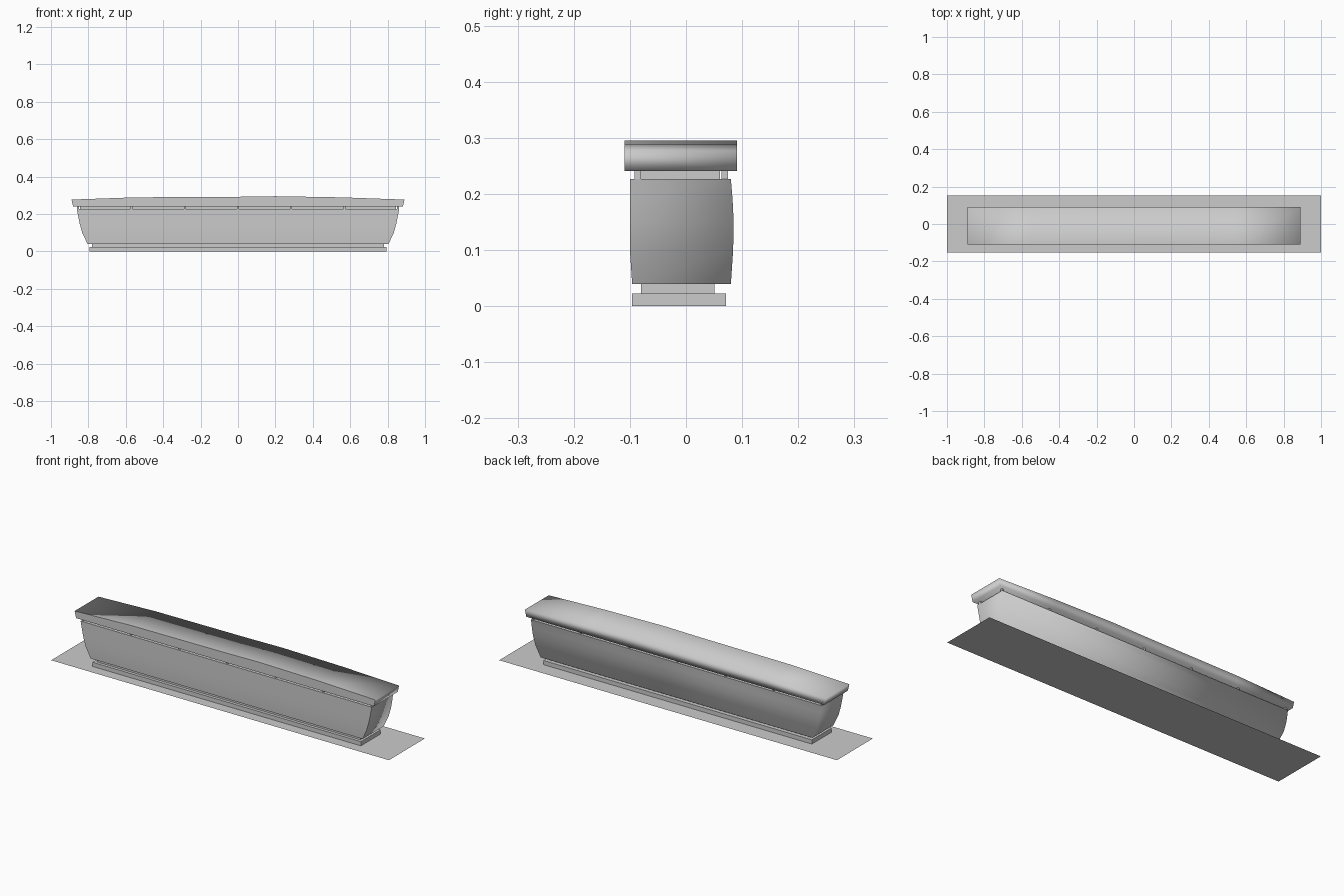
import bpy
import bmesh

cube = bpy.data.objects.get("Cube")
if cube:
    bpy.data.objects.remove(cube, do_unlink=True)

grey = bpy.data.materials.new("light grey")
grey.use_nodes = True
grey.diffuse_color = (0.6, 0.6, 0.6, 1)
for node in grey.node_tree.nodes:
    if node.type == "BSDF_PRINCIPLED":
        node.inputs["Base Color"].default_value = grey.diffuse_color


def finish(bm, name):
    bmesh.ops.recalc_face_normals(bm, faces=bm.faces)
    mesh = bpy.data.meshes.new(name)
    bm.to_mesh(mesh)
    bm.free()
    mesh.materials.append(grey)
    obj = bpy.data.objects.new(name, mesh)
    bpy.context.collection.objects.link(obj)
    return obj


def box(name, x0, x1, y0, y1, z0, z1):
    bm = bmesh.new()
    bmesh.ops.create_cube(bm, size=1)
    for v in bm.verts:
        v.co = (x0 + (v.co.x + 0.5) * (x1 - x0),
                y0 + (v.co.y + 0.5) * (y1 - y0),
                z0 + (v.co.z + 0.5) * (z1 - z0))
    return finish(bm, name)


def loft(name, rings, flat_caps):
    """Join four-cornered rings; round shading everywhere but a crisp front."""
    bm = bmesh.new()
    loops = [[bm.verts.new(p) for p in ring] for ring in rings]
    for a, b in zip(loops, loops[1:]):
        for i in range(4):
            j = (i + 1) % 4
            bm.faces.new((a[i], a[j], b[j], b[i]))
    caps = [bm.faces.new(loops[0]), bm.faces.new(loops[-1])]
    bmesh.ops.recalc_face_normals(bm, faces=bm.faces)
    for f in bm.faces:
        f.smooth = True

    def group(f):
        if f.normal.y < -0.8:
            return "front"
        return "cap" if flat_caps and f in caps else "round"

    for e in bm.edges:
        e.smooth = len({group(f) for f in e.link_faces}) == 1
    return finish(bm, name)


# Ground sheet
bm = bmesh.new()
bmesh.ops.create_grid(bm, x_segments=1, y_segments=1, size=1)
for v in bm.verts:
    v.co.y *= 0.152
finish(bm, "ground_sheet")

# Stepped plinth
box("plinth", -0.795, 0.795, -0.096, 0.071, 0.0005, 0.023)
box("plinth_neck", -0.78, 0.78, -0.08, 0.051, 0.023, 0.04)

# Flared body with a flat front and bulging back: height, half length, front, back
body = [(0.04, 0.805, -0.096, 0.08), (0.10, 0.833, -0.1, 0.084),
        (0.15, 0.847, -0.1, 0.085), (0.19, 0.855, -0.1, 0.083),
        (0.227, 0.862, -0.1, 0.08)]
loft("body", [[(-h, f, z), (h, f, z), (h, b, z), (-h, b, z)]
              for z, h, f, b in body], True)

# Recessed neck and small spacers under the lid
box("lid_neck", -0.845, 0.845, -0.08, 0.061, 0.225, 0.243)
for i in range(-3, 4):
    x = i * 0.285
    for side, y in (("front", -0.086), ("back", 0.069)):
        box(f"{side}_spacer", x - 0.005, x + 0.005, y - 0.006, y + 0.006, 0.225, 0.243)

# Gently crowned lid: position along the length, underside half length, top height
lid = [(-0.89, -0.882, 0.277), (-0.55, -0.55, 0.289), (0, 0, 0.292),
       (0.2, 0.2, 0.295), (0.55, 0.55, 0.289), (0.89, 0.882, 0.277)]
loft("lid", [[(x, -0.11, t), (x, 0.091, t), (u, 0.091, 0.241), (u, -0.11, 0.241)]
             for x, u, t in lid], False)
